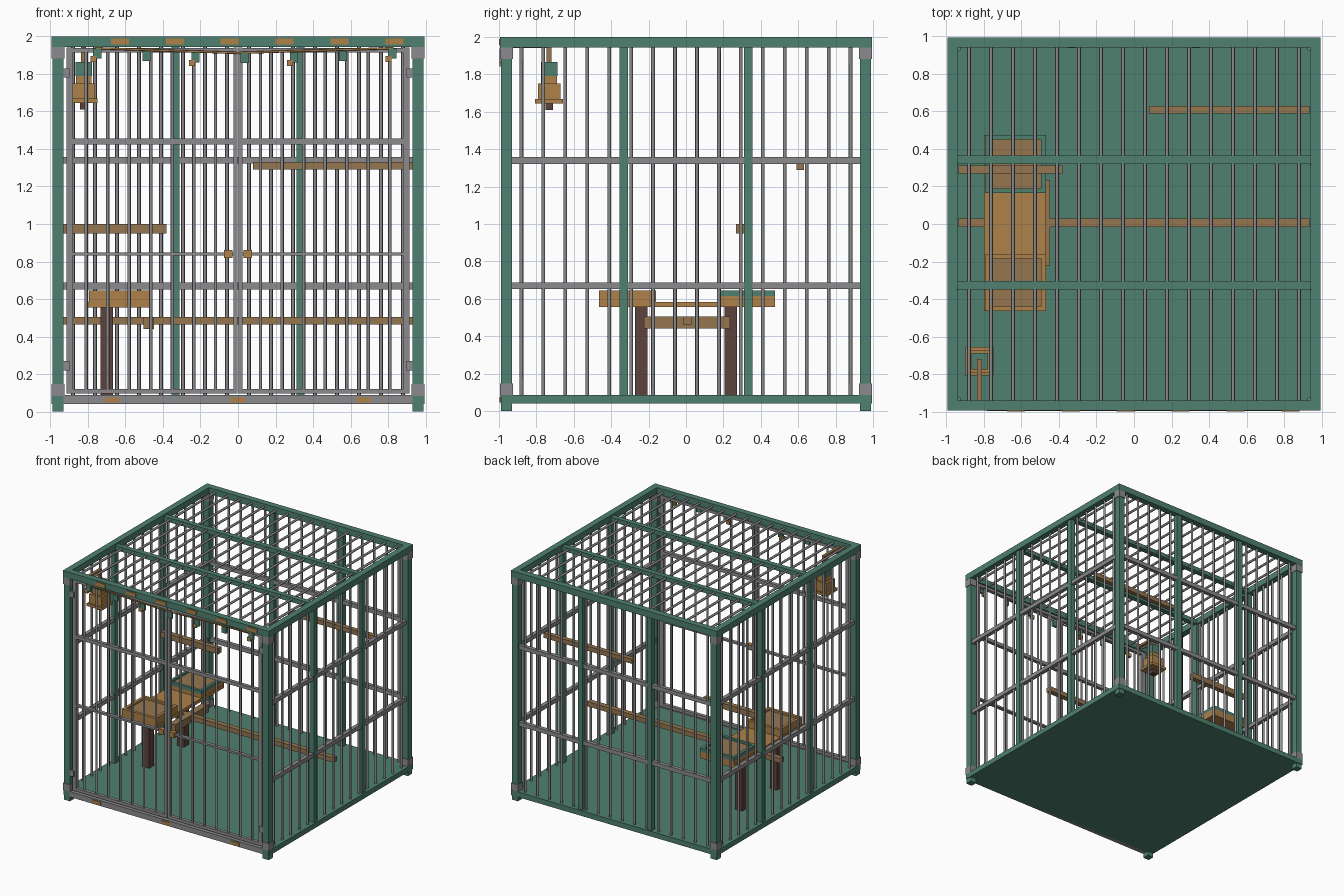
import bpy
import bmesh
from mathutils import Matrix, Vector

cube = bpy.data.objects.get("Cube")
if cube:
    bpy.data.objects.remove(cube, do_unlink=True)


def material(name, rgb):
    m = bpy.data.materials.new(name)
    m.use_nodes = True
    m.diffuse_color = (*rgb, 1)
    m.node_tree.nodes["Principled BSDF"].inputs["Base Color"].default_value = (*rgb, 1)
    return m


GREEN = material("painted green", (0.08, 0.22, 0.16))
STEEL = material("steel grey", (0.26, 0.26, 0.27))
WOOD = material("golden wood", (0.42, 0.22, 0.065))
PERCH = material("dull brown wood", (0.30, 0.18, 0.08))
DARK = material("dark brown wood", (0.11, 0.055, 0.047))


def finish(name, bm, mat):
    mesh = bpy.data.meshes.new(name)
    bm.to_mesh(mesh)
    bm.free()
    mesh.materials.append(mat)
    ob = bpy.data.objects.new(name, mesh)
    bpy.context.collection.objects.link(ob)
    return ob


def boxes(name, mat, items):
    """Each item is (x0, x1, y0, y1, z0, z1)."""
    bm = bmesh.new()
    for x0, x1, y0, y1, z0, z1 in items:
        mid = Vector((x0 + x1, y0 + y1, z0 + z1)) / 2
        size = Matrix.Diagonal((x1 - x0, y1 - y0, z1 - z0, 1))
        bmesh.ops.create_cube(bm, size=1, matrix=Matrix.Translation(mid) @ size)
    return finish(name, bm, mat)


def rods(name, mat, pairs, radius=0.01):
    """Round rods between pairs of points."""
    bm = bmesh.new()
    for a, b in pairs:
        a, b = Vector(a), Vector(b)
        d = b - a
        turn = d.to_track_quat('Z', 'Y').to_matrix().to_4x4()
        bmesh.ops.create_cone(bm, cap_ends=True, segments=8, radius1=radius, radius2=radius,
                              depth=d.length, matrix=Matrix.Translation((a + b) / 2) @ turn)
    ob = finish(name, bm, mat)
    ob.data.shade_smooth()
    ob.data.set_sharp_from_angle(angle=0.9)
    return ob


def around(cx, cy, h, z0, z1):
    return (cx - h, cx + h, cy - h, cy + h, z0, z1)


def ring(x0, x1, y0, y1, z0, z1, t):
    return [(x0, x1, y0, y0 + t, z0, z1), (x0, x1, y1 - t, y1, z0, z1),
            (x0, x0 + t, y0 + t, y1 - t, z0, z1), (x1 - t, x1, y0 + t, y1 - t, z0, z1)]


E = 0.995          # outer edge of the cage
C = 0.96           # centre line of the walls
SIDES = (-1, 1)
CORNERS = [(sx * C, sy * C) for sx in SIDES for sy in SIDES]
BARS = [-0.88 + i * 1.76 / 15 for i in range(16)]

# Frame
boxes("corner_posts", GREEN, [around(x, y, 0.029, 0, 1.95) for x, y in CORNERS])
boxes("top_frame", GREEN, ring(-E, E, -E, E, 1.945, 2.0, 0.055))
boxes("floor", GREEN, [(-E, E, -0.985, E, 0.04, 0.085)])
boxes("corner_brackets", STEEL, [around(x, y, 0.034, z, z + 0.062)
                                 for x, y in CORNERS for z in (0.084, 1.883)])

# Side and back walls
boxes("wall_posts", GREEN,
      [around(s * C, p * 0.333, 0.022, 0.085, 1.95) for s in SIDES for p in SIDES]
      + [around(p * 0.333, C, 0.022, 0.085, 1.95) for p in SIDES])
boxes("wall_rails", STEEL,
      [(s * C - 0.017, s * C + 0.017, -0.93, 0.93, z - 0.018, z + 0.018)
       for s in SIDES for z in (0.67, 1.34)]
      + [(-0.93, 0.93, C - 0.017, C + 0.017, z - 0.018, z + 0.018) for z in (0.67, 1.34)])
rods("wall_bars", STEEL,
     [((s * C, p, 0.08), (s * C, p, 1.95)) for s in SIDES for p in BARS]
     + [((p, C, 0.08), (p, C, 1.95)) for p in BARS])

# Roof
rods("roof_bars", STEEL, [((p, -0.95, 1.972), (p, 0.95, 1.972)) for p in BARS])
boxes("roof_beams", GREEN, [(-0.94, 0.94, y - 0.022, y + 0.022, 1.947, 1.985)
                            for y in (-0.327, 0.343)])

# Double door at the front
door, door_bars, hinges, latches = [], [], [], []
for s in SIDES:
    def span(a, b, z0, z1, y0=-0.975, y1=-0.945):
        return (min(s * a, s * b), max(s * a, s * b), y0, y1, z0, z1)
    door += [span(0.88, 0.915, 0.095, 1.94), span(0.003, 0.025, 0.095, 1.94)]
    door += [span(0.025, 0.88, z - h, z + h)
             for z, h in ((0.108, 0.013), (0.84, 0.008), (1.44, 0.015), (1.927, 0.012))]
    door_bars += [((s * x, -C, 0.1), (s * x, -C, 1.93))
                  for x in [0.81 - i * 0.115 for i in range(7)]]
    hinges += [span(0.898, 0.934, z - 0.025, z + 0.025, -0.985, -0.945) for z in (0.245, 1.805)]
    latches.append(span(0.03, 0.075, 0.818, 0.862, -0.987, -0.945))
boxes("door_frames", STEEL, door)
rods("door_bars", STEEL, door_bars, 0.009)
boxes("door_hinges", STEEL, hinges)
boxes("door_latches", WOOD, latches)
boxes("front_sill", STEEL, [(-0.93, 0.93, -0.993, -0.95, 0.04, 0.087)])
boxes("sill_plates", WOOD, [(x - 0.04, x + 0.04, -0.998, -0.992, 0.048, 0.076)
                            for x in (-0.67, 0, 0.67)])
boxes("lintel_plates", WOOD, [(x - 0.048, x + 0.048, -1.0, -0.993, 1.957, 1.99)
                              for x in [-0.63 + i * 0.293 for i in range(6)]])

# Garland of leaves and berries under the lintel
cord = [(-0.76, -0.99, 1.938), (-0.3, -0.99, 1.922), (0, -0.99, 1.912),
        (0.3, -0.99, 1.922), (0.83, -0.99, 1.938)]
rods("garland_cord", WOOD, list(zip(cord, cord[1:])), 0.006)
leaves, berries = [], []
for i in range(7):
    x = -0.75 + i * 0.262
    z = 1.882 + 0.025 * (abs(i - 3) / 3) ** 2
    leaves.append((x - 0.022, x + 0.022, -0.996, -0.976, z - 0.024, z + 0.03))
    if i in (0, 2, 4, 6):
        berries.append((x - 0.036, x - 0.004, -0.998, -0.972, z - 0.043, z - 0.01))
boxes("garland_leaves", GREEN, leaves)
boxes("garland_berries", WOOD, berries)

# Perches
boxes("perches", PERCH, [(-0.935, 0.935, -0.015, 0.03, 0.463, 0.505),
                         (0.08, 0.935, 0.59, 0.63, 1.29, 1.33),
                         (-0.935, -0.38, 0.268, 0.312, 0.95, 1.0)])

# Feeding table with two trays
boxes("table_legs", DARK, [around(-0.7, y, 0.034, 0.08, 0.556) for y in (-0.24, 0.24)])
boxes("table_top", WOOD, [(-0.8, -0.468, -0.465, 0.475, 0.555, 0.583)])
boxes("table_step", PERCH, [(-0.505, -0.447, -0.225, 0.235, 0.44, 0.505)])
TRAYS = ((-0.465, -0.16), (0.165, 0.475))
boxes("tray_walls", WOOD, [w for a, b in TRAYS for w in ring(-0.795, -0.47, a, b, 0.58, 0.615, 0.025)])
boxes("tray_fill", PERCH, [(-0.775, -0.49, a + 0.02, b - 0.02, 0.58, 0.628) for a, b in TRAYS])
boxes("front_tray_rim", WOOD, ring(-0.795, -0.47, *TRAYS[0], 0.615, 0.645, 0.025))
boxes("back_tray_rim", GREEN, ring(-0.795, -0.47, *TRAYS[1], 0.615, 0.645, 0.025))

# Hanging bell
BX, BY = -0.823, -0.732
boxes("bell_hanger", PERCH, [around(BX, BY, 0.013, 1.86, 1.96),
                             (BX - 0.013, BX + 0.013, -0.95, BY, 1.94, 1.96)])
boxes("bell_cap", GREEN, [around(BX, BY, 0.044, 1.79, 1.865)])
boxes("bell_body", WOOD, [around(BX, BY, 0.042, 1.75, 1.79),
                          around(BX, BY, 0.06, 1.668, 1.75),
                          around(BX, BY, 0.075, 1.645, 1.668)])
boxes("bell_clapper", DARK, [around(BX, BY, 0.02, 1.61, 1.645)])
